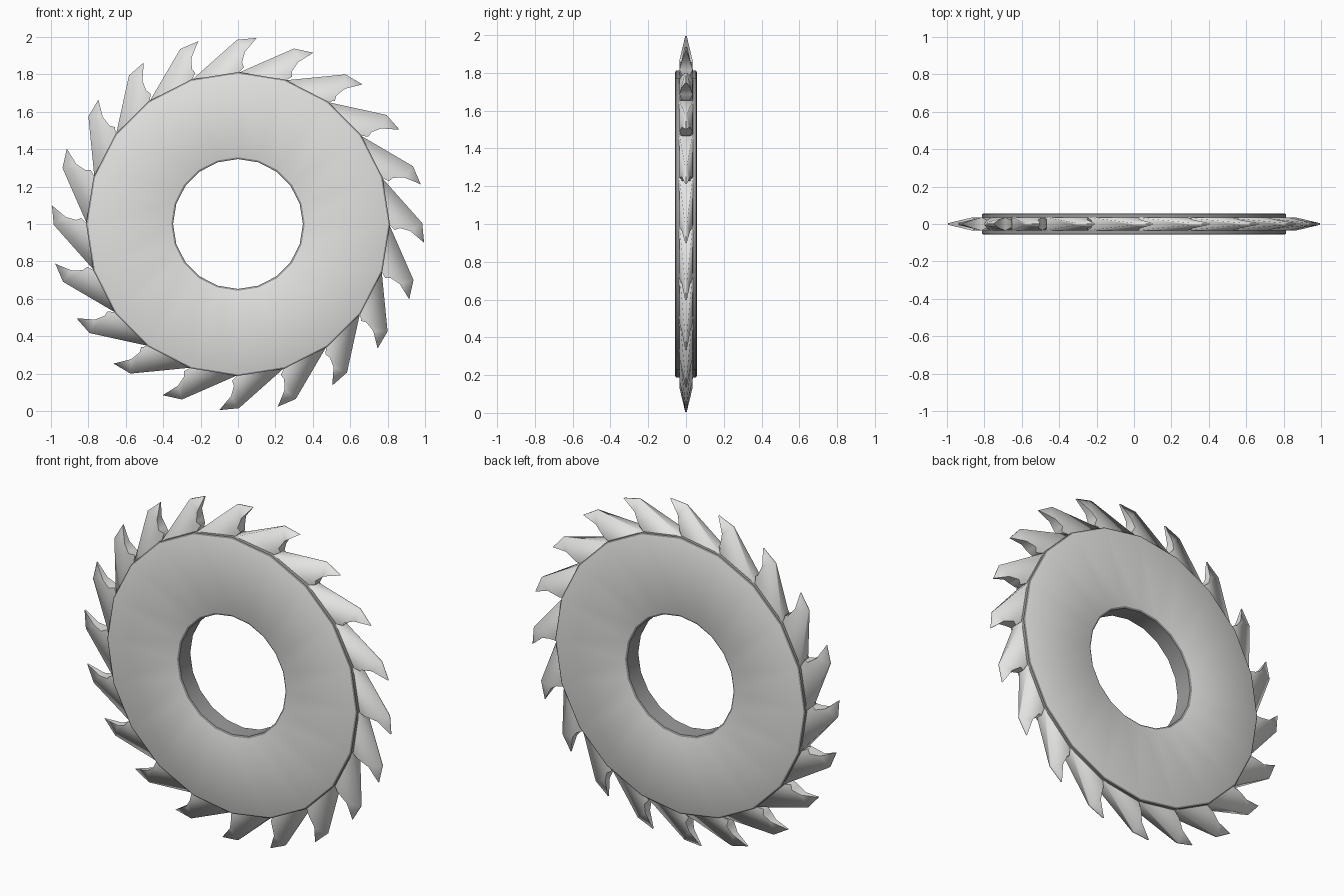
import bpy, bmesh, math

if "Cube" in bpy.data.objects:
    bpy.data.objects.remove(bpy.data.objects["Cube"])

N = 20          # sides of the ring and number of teeth
CENTER_Z = 1.0


def material(name, rgb):
    m = bpy.data.materials.new(name)
    m.diffuse_color = (*rgb, 1)
    m.use_nodes = True
    m.node_tree.nodes["Principled BSDF"].inputs["Base Color"].default_value = m.diffuse_color
    return m


steel = material("light grey steel", (0.77, 0.77, 0.76))
dark = material("dark grey edge", (0.33, 0.33, 0.33))


def polar(t, r, y, a):
    """Tangential t, radial r, turned clockwise by angle a from the top."""
    return (t * math.cos(a) + r * math.sin(a), y,
            CENTER_Z + r * math.cos(a) - t * math.sin(a))


def finish(bm, name, angle, mats):
    bmesh.ops.recalc_face_normals(bm, faces=bm.faces)
    me = bpy.data.meshes.new(name)
    bm.to_mesh(me)
    bm.free()
    for m in mats:
        me.materials.append(m)
    ob = bpy.data.objects.new(name, me)
    bpy.context.collection.objects.link(ob)
    bpy.ops.object.select_all(action='DESELECT')
    ob.select_set(True)
    bpy.context.view_layer.objects.active = ob
    bpy.ops.object.shade_smooth_by_angle(angle=math.radians(angle))
    return ob


# Ring: washer profile with eased edges (radius, y) swept round the axle;
# everything but the two broad faces is dark
half = [(0.347, 0.052), (0.357, 0.057), (0.804, 0.057), (0.812, 0.053)]
profile = half + [(r, -y) for r, y in reversed(half)]
bm = bmesh.new()
rows = [[bm.verts.new(polar(0, r, y, 2 * math.pi * i / N)) for r, y in profile]
        for i in range(N)]
for i in range(N):
    a, b = rows[i], rows[(i + 1) % N]
    for j in range(len(profile)):
        k = (j + 1) % len(profile)
        f = bm.faces.new((a[j], a[k], b[k], b[j]))
        f.material_index = 0 if abs(profile[j][0] - profile[k][0]) > 0.1 else 1
finish(bm, "ring", 45, [steel, dark])

# Teeth: hooked outline (tangential, radial, half thickness),
# each root spanning one full side of the ring
outline = [(0.100, 0.995, 0.004),   # tip
           (-0.005, 0.985, 0.006),  # back corner
           (-0.247, 0.770, 0.036),  # back root
           (0.000, 0.805, 0.036),   # front root
           (0.032, 0.838, 0.020),   # gullet
           (0.022, 0.865, 0.035),   # face of the tooth
           (0.037, 0.920, 0.022)]   # under the hook
sides = [(0, 1, 6), (1, 5, 6), (1, 2, 5), (2, 3, 4, 5)]
bm = bmesh.new()
for i in range(N):
    a = 2 * math.pi * i / N
    front = [bm.verts.new(polar(t, r, -h, a)) for t, r, h in outline]
    back = [bm.verts.new(polar(t, r, h, a)) for t, r, h in outline]
    for f in sides:
        bm.faces.new([front[k] for k in f])
        bm.faces.new([back[k] for k in reversed(f)])
    for j in range(len(outline)):
        k = (j + 1) % len(outline)
        bm.faces.new((front[j], back[j], back[k], front[k]))
finish(bm, "teeth", 80, [steel])
